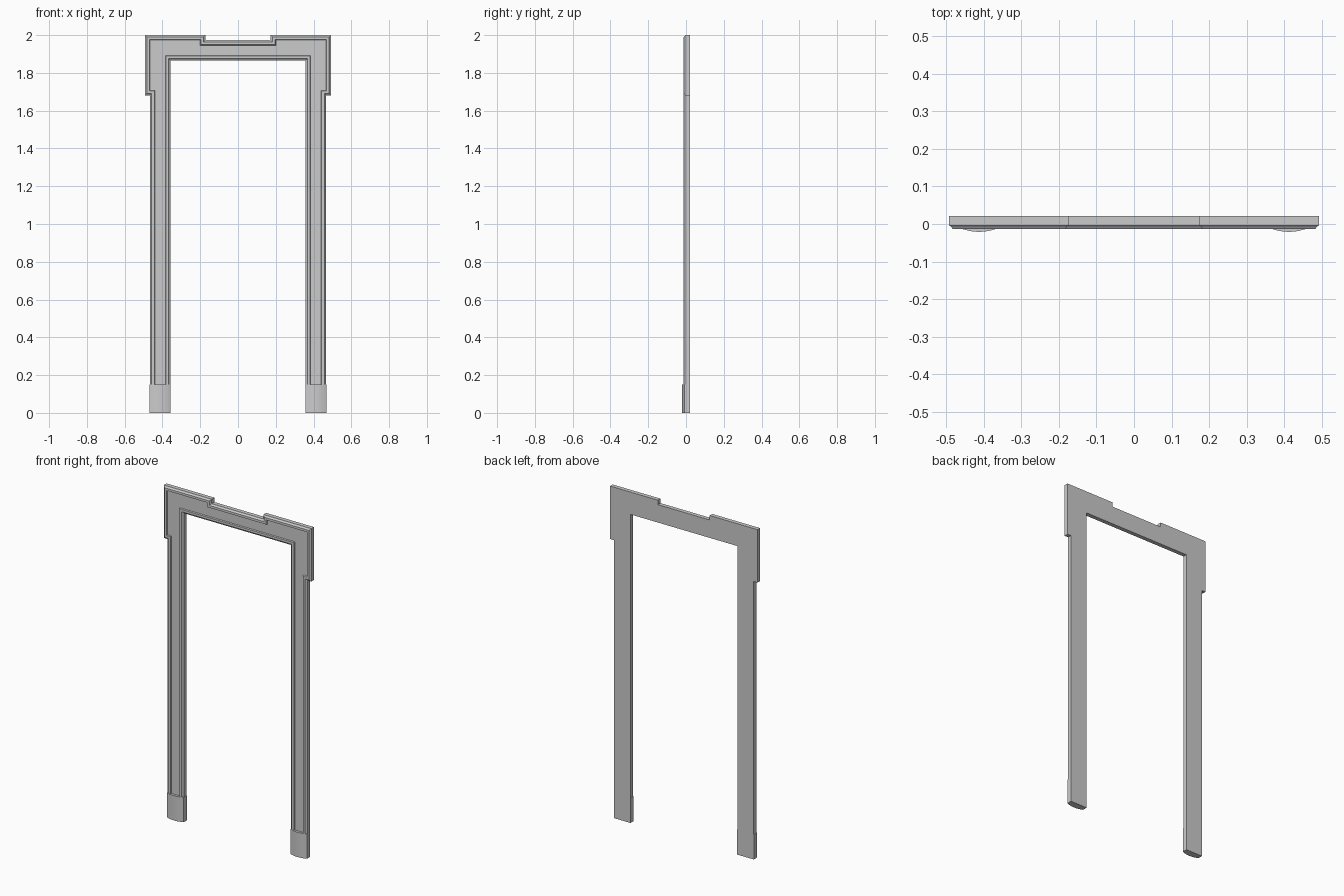
import bpy, bmesh
from mathutils import Vector

if "Cube" in bpy.data.objects:
    bpy.data.objects.remove(bpy.data.objects["Cube"])

BACK, LEDGE, RIM, FIELD, FRONT = 0.021, -0.004, -0.013, -0.006, -0.021
LEG_IN, LEG_OUT, FOOT_H = 0.358, 0.467, 0.15


def finish(name, bm):
    bmesh.ops.recalc_face_normals(bm, faces=bm.faces)
    mesh = bpy.data.meshes.new(name)
    bm.to_mesh(mesh)
    bm.free()
    obj = bpy.data.objects.new(name, mesh)
    bpy.context.collection.objects.link(obj)
    return obj


def loft(name, rings):
    """Bridge successive closed rings and cap both ends."""
    bm = bmesh.new()
    loops = [[bm.verts.new(p) for p in ring] for ring in rings]
    n = len(loops[0])
    for a, b in zip(loops, loops[1:]):
        for i in range(n):
            j = (i + 1) % n
            bm.faces.new((a[i], a[j], b[j], b[i]))
    bm.faces.new(loops[0])
    bm.faces.new(loops[-1])
    return finish(name, bm)


def inset(points, d):
    """Inset a counter-clockwise right-angled outline, keeping floor edges."""
    result = []
    n = len(points)
    for i, p in enumerate(points):
        p = Vector(p)
        move = Vector((0, 0))
        for a, b in ((points[i - 1], points[i]), (points[i], points[(i + 1) % n])):
            if a[1] == 0 and b[1] == 0:
                continue
            e = (Vector(b) - Vector(a)).normalized()
            move += Vector((-e.y, e.x)) * d
        result.append(p + move)
    return result


# Door casing: right half of the outline, mirrored to the left
half = [(LEG_IN, 1.865), (LEG_IN, 0), (LEG_OUT, 0), (LEG_OUT, 1.68),
        (0.493, 1.68), (0.493, 2.0), (0.173, 2.0), (0.173, 1.973)]
outline = half + [(-x, z) for x, z in reversed(half)]

# Moulding section: square edge, stepped lip, flat rim, sunken field
section = [(0, BACK), (0, LEDGE), (0.005, LEDGE - 0.002), (0.010, RIM),
           (0.024, RIM), (0.027, FIELD)]
loft("door_casing", [[(p.x, y, p.y) for p in inset(outline, d)] for d, y in section])

# Bowed plinth blocks wrapped around the feet of the casing
SEGMENTS = 8
side_y = -0.009
mid, half_w = (LEG_IN + LEG_OUT) / 2, (LEG_OUT - LEG_IN) / 2 + 0.001
for sign, label in ((-1, "left"), (1, "right")):
    plan = [(half_w, BACK), (-half_w, BACK)]
    for i in range(SEGMENTS + 1):
        t = -1 + 2 * i / SEGMENTS
        plan.append((t * half_w, side_y + (FRONT - side_y) * (1 - t * t)))
    loft(label + "_plinth", [[(sign * mid + x, y, z) for x, y in plan]
                             for z in (0, FOOT_H)])
